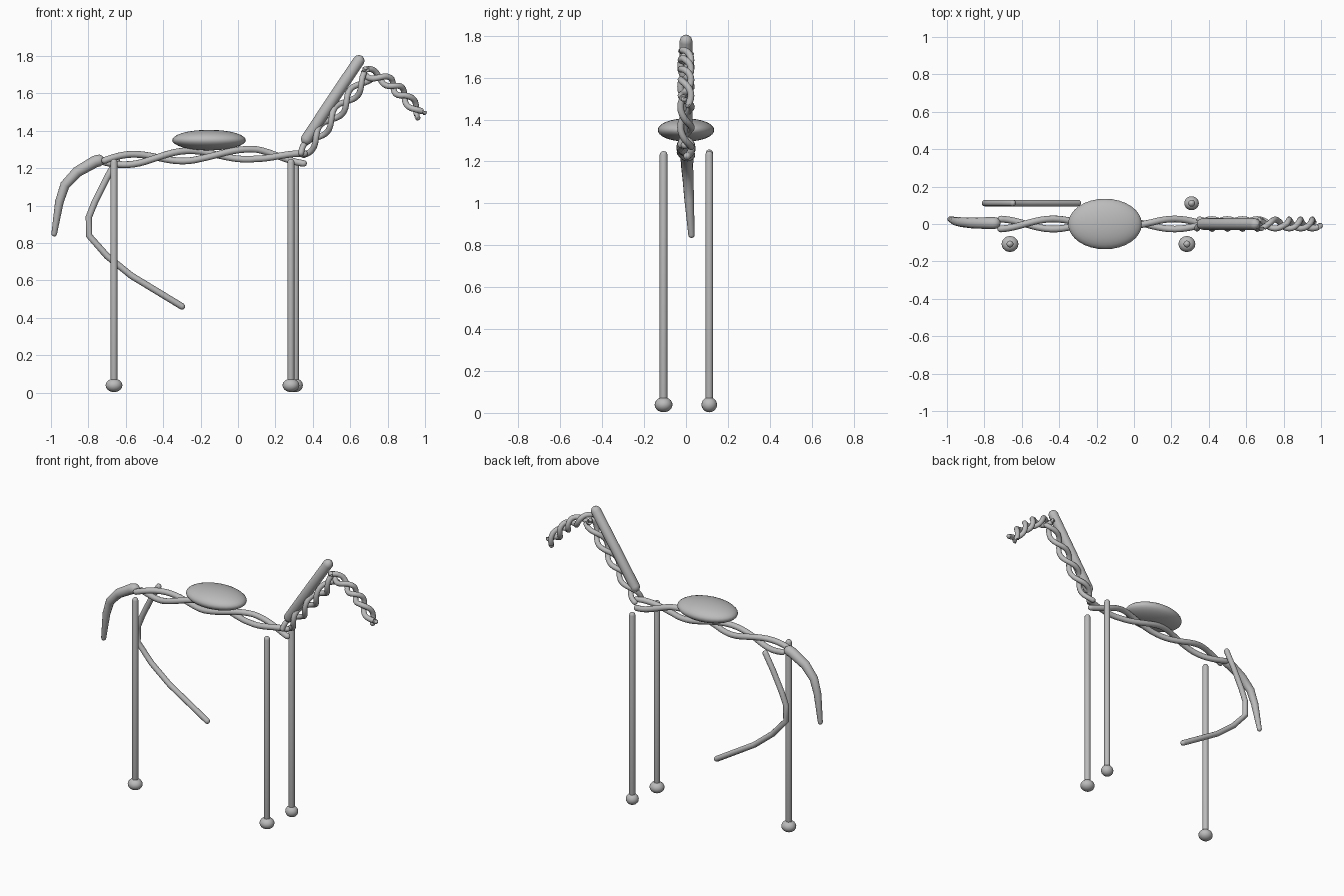
import bpy
import math
from mathutils import Vector

cube = bpy.data.objects.get("Cube")
if cube:
    bpy.data.objects.remove(cube, do_unlink=True)

gray = bpy.data.materials.new("plain_gray")
gray.use_nodes = True
COLOR = (0.5, 0.5, 0.5, 1)
gray.diffuse_color = COLOR
gray.node_tree.nodes["Principled BSDF"].inputs["Base Color"].default_value = COLOR


def finish(obj, name):
    obj.name = name
    obj.data.materials.clear()
    obj.data.materials.append(gray)
    bpy.ops.object.select_all(action="DESELECT")
    obj.select_set(True)
    bpy.context.view_layer.objects.active = obj
    if obj.type == "CURVE":
        bpy.ops.object.convert(target="MESH")
    bpy.ops.object.shade_smooth_by_angle(angle=math.radians(50))


def tube(name, points, radii):
    """Round tube along a path, with softly domed ends."""
    pts = [Vector(p) for p in points]
    rad = list(radii) if isinstance(radii, (list, tuple)) else [radii] * len(pts)

    def dome(end, inner, r):
        d = (inner - end).normalized()
        return [(end + d * r * (1 - math.cos(a)), r * max(math.sin(a), 0.05))
                for a in (0, math.pi / 6, math.pi / 3, math.pi / 2)]

    first = dome(pts[0], pts[1], rad[0])
    last = dome(pts[-1], pts[-2], rad[-1])[::-1]
    path = first + list(zip(pts[1:-1], rad[1:-1])) + last
    curve = bpy.data.curves.new(name, "CURVE")
    curve.dimensions = "3D"
    curve.bevel_depth = 1
    curve.bevel_resolution = 4
    curve.use_fill_caps = True
    spline = curve.splines.new("POLY")
    spline.points.add(len(path) - 1)
    for sp, (p, r) in zip(spline.points, path):
        sp.co = (*p, 1)
        sp.radius = r
    obj = bpy.data.objects.new(name, curve)
    bpy.context.collection.objects.link(obj)
    finish(obj, name)


def along(axis, t):
    """Point and upward normal on an x-z polyline, t from 0 to 1."""
    s = t * (len(axis) - 1)
    i = min(int(s), len(axis) - 2)
    a, b = (Vector((axis[k][0], 0, axis[k][1])) for k in (i, i + 1))
    d = (b - a).normalized()
    return a.lerp(b, s - i), Vector((-d.z, 0, d.x))


def twist(name, axis, half_turns, amp, radius, phase=0.0, steps=36):
    """Pair of strands wound around one another."""
    for side, label in enumerate(("first", "second")):
        pts = []
        for k in range(steps + 1):
            p, n = along(axis, k / steps)
            a = math.pi * (half_turns * k / steps + side) + phase
            pts.append(p + n * amp * math.sin(a) + Vector((0, -amp * math.cos(a), 0)))
        tube(f"{name}_{label}_strand", pts, radius)


def ball(name, loc, scale, segments=32):
    bpy.ops.mesh.primitive_uv_sphere_add(segments=segments, ring_count=segments // 2, location=loc)
    obj = bpy.context.object
    obj.scale = scale
    bpy.ops.object.transform_apply(location=False, rotation=False, scale=True)
    finish(obj, name)


# Twisted body, neck and head
twist("body", [(-0.73, 1.235), (-0.47, 1.255), (-0.2, 1.27), (0.1, 1.275), (0.37, 1.25)],
      3.5, 0.027, 0.018)
twist("neck", [(0.335, 1.265), (0.52, 1.485), (0.70, 1.70)], 4.5, 0.026, 0.016)
twist("head", [(0.665, 1.725), (0.80, 1.665), (0.89, 1.59), (0.985, 1.475)], 4.5, 0.024, 0.016)

# Mane and tail
tube("mane", [(0.35, 0, 1.33), (0.5, 0, 1.557), (0.663, 0, 1.80)], 0.031)
tube("tail", [(-0.715, 0.005, 1.25), (-0.765, 0.005, 1.235), (-0.86, 0.005, 1.18),
              (-0.925, 0.01, 1.11), (-0.955, 0.015, 1.02), (-0.985, 0.027, 0.835)],
     [0.032, 0.032, 0.029, 0.026, 0.023, 0.015])

# Saddle
ball("saddle", (-0.155, 0, 1.35), (0.197, 0.135, 0.055))

# Standing legs with hooves
for name, x, y, hoof in (("right_hind", -0.663, -0.107, 0.045),
                         ("right_front", 0.283, -0.107, 0.045),
                         ("left_front", 0.308, 0.111, 0.039)):
    tube(name + "_leg", [(x, y, 0.03), (x, y, 0.6), (x, y, 1.25)], 0.0185)
    ball(name + "_hoof", (x, y, 0.039), (hoof, hoof * 0.95, 0.036), 20)

# Raised hind leg
tube("left_hind_leg", [(-0.64, 0.112, 1.255), (-0.70, 0.112, 1.15), (-0.765, 0.112, 1.02),
                       (-0.797, 0.112, 0.94), (-0.797, 0.112, 0.84), (-0.70, 0.112, 0.73),
                       (-0.57, 0.112, 0.625), (-0.285, 0.112, 0.452)], 0.0175)
